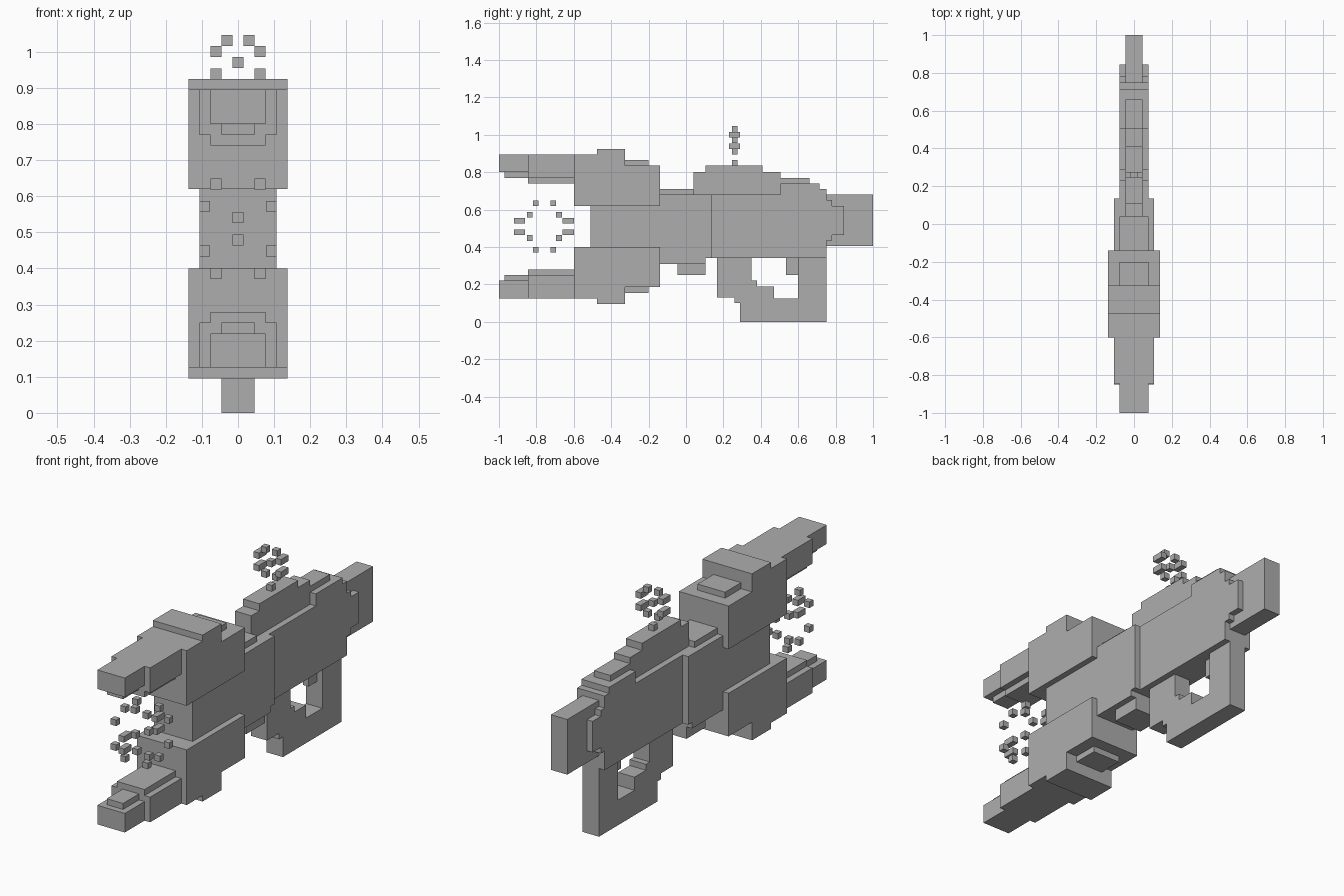
import bpy, bmesh

old = bpy.data.objects.get("Cube")
if old:
    bpy.data.objects.remove(old)

grey = bpy.data.materials.new("plain_grey")
grey.use_nodes = True
grey.diffuse_color = (0.42, 0.42, 0.42, 1)
grey.node_tree.nodes["Principled BSDF"].inputs["Base Color"].default_value = grey.diffuse_color

MID = 0.51    # height of the jaw mirror plane
BIT = 0.015   # half size of a floating cube


def finish(name, bm):
    bmesh.ops.recalc_face_normals(bm, faces=bm.faces)
    mesh = bpy.data.meshes.new(name)
    bm.to_mesh(mesh)
    bm.free()
    mesh.materials.append(grey)
    bpy.context.collection.objects.link(bpy.data.objects.new(name, mesh))


def slab(name, half, outline):
    """Extrude a side outline of (y, z) points across the width."""
    bm = bmesh.new()
    face = bm.faces.new([bm.verts.new((-half, y, z)) for y, z in outline])
    ext = bmesh.ops.extrude_face_region(bm, geom=[face])
    verts = [v for v in ext["geom"] if isinstance(v, bmesh.types.BMVert)]
    bmesh.ops.translate(bm, verts=verts, vec=(2 * half, 0, 0))
    finish(name, bm)


def stepped(start, *corners):
    """Staircase outline: each corner is reached along y, then along z."""
    pts = [start]
    for y, z in corners:
        pts += [(y, pts[-1][1]), (y, z)]
    return pts


def block(name, half, y0, y1, z0, z1):
    slab(name, half, [(y0, z0), (y1, z0), (y1, z1), (y0, z1)])


def cubes(name, places):
    """Floating bits: (x, y, z, half length)."""
    bm = bmesh.new()
    for x, y, z, length in places:
        made = bmesh.ops.create_cube(bm, size=2)["verts"]
        bmesh.ops.scale(bm, verts=made, vec=(BIT, length, BIT))
        bmesh.ops.translate(bm, verts=made, vec=(x, y, z))
    finish(name, bm)


# Jaws, mirrored above and below the middle
for side, sign in (("upper", 1), ("lower", -1)):
    def jaw(part, half, y0, y1, low, high):
        block(f"{side}_jaw_{part}", half, y0, y1, MID + sign * low, MID + sign * high)

    jaw("tip", 0.076, -1, -0.84, 0.29, 0.385)
    jaw("tooth", 0.045, -0.97, -0.84, 0.26, 0.29)
    jaw("arm", 0.107, -0.845, -0.6, 0.26, 0.385)
    jaw("arm_liner", 0.076, -0.845, -0.6, 0.23, 0.26)
    jaw("plate", 0.076, -0.325, -0.2, 0.325, 0.355)
    outline = stepped((-0.6, 0.385), (-0.475, 0.415), (-0.325, 0.325), (-0.14, 0.11))
    slab(f"{side}_jaw_base", 0.137,
         [(y, MID + sign * z) for y, z in outline + [(-0.6, 0.11)]])

# Front body
block("barrel_core", 0.107, -0.51, -0.14, 0.4, 0.62)
slab("front_body", 0.107, [(-0.14, 0.31), (0.105, 0.31), (0.105, 0.34),
                           (0.135, 0.34), (0.135, 0.68), (-0.14, 0.68)])
block("front_top_plate", 0.076, -0.14, 0.04, 0.68, 0.71)
block("front_under_block", 0.076, -0.045, 0.105, 0.25, 0.31)

# Rear body with stepped back end
slab("rear_body", 0.076, stepped((0.135, 0.68), (0.505, 0.74), (0.715, 0.71), (0.75, 0.65),
                                 (0.78, 0.62), (0.845, 0.465), (0.78, 0.435), (0.75, 0.34))
     + [(0.135, 0.34)])
block("stock", 0.045, 0.74, 1, 0.405, 0.68)

# Top rail
slab("top_rail", 0.045, stepped((0.04, 0.8), (0.105, 0.835), (0.41, 0.8),
                                (0.505, 0.77), (0.66, 0.67)) + [(0.04, 0.67)])

# Grip with stepped finger opening, and trigger
slab("grip", 0.045, stepped((0.35, 0.34), (0.35, 0.22), (0.38, 0.19), (0.47, 0.125),
                            (0.6, 0.34), (0.75, 0), (0.29, 0.1), (0.26, 0.13),
                            (0.165, 0.34)))
block("trigger", 0.015, 0.535, 0.6, 0.25, 0.34)

# Sight: floating ring above the rail
sight = [(0, 0.26, 0.85, BIT), (0, 0.26, 0.97, BIT)]
for x in (-1, 1):
    for z in (-1, 1):
        sight.append((x * 0.03, 0.26, 0.97 + z * 0.061, BIT))
        sight.append((x * 0.061, 0.26, 0.97 + z * 0.031, 2 * BIT))
cubes("sight_ring", sight)

# Energy bits floating between the jaws
bits = []
for y in (-1, 1):
    for z in (-1, 1):
        bits.append((0, -0.76 + y * 0.13, MID + z * 0.031, 2 * BIT))
        for x in (-1, 1):
            bits.append((x * 0.061, -0.757 + y * 0.047, MID + z * 0.124, BIT))
            bits.append((x * 0.092, -0.757 + y * 0.078, MID + z * 0.062, BIT))
cubes("energy_bits", bits)
